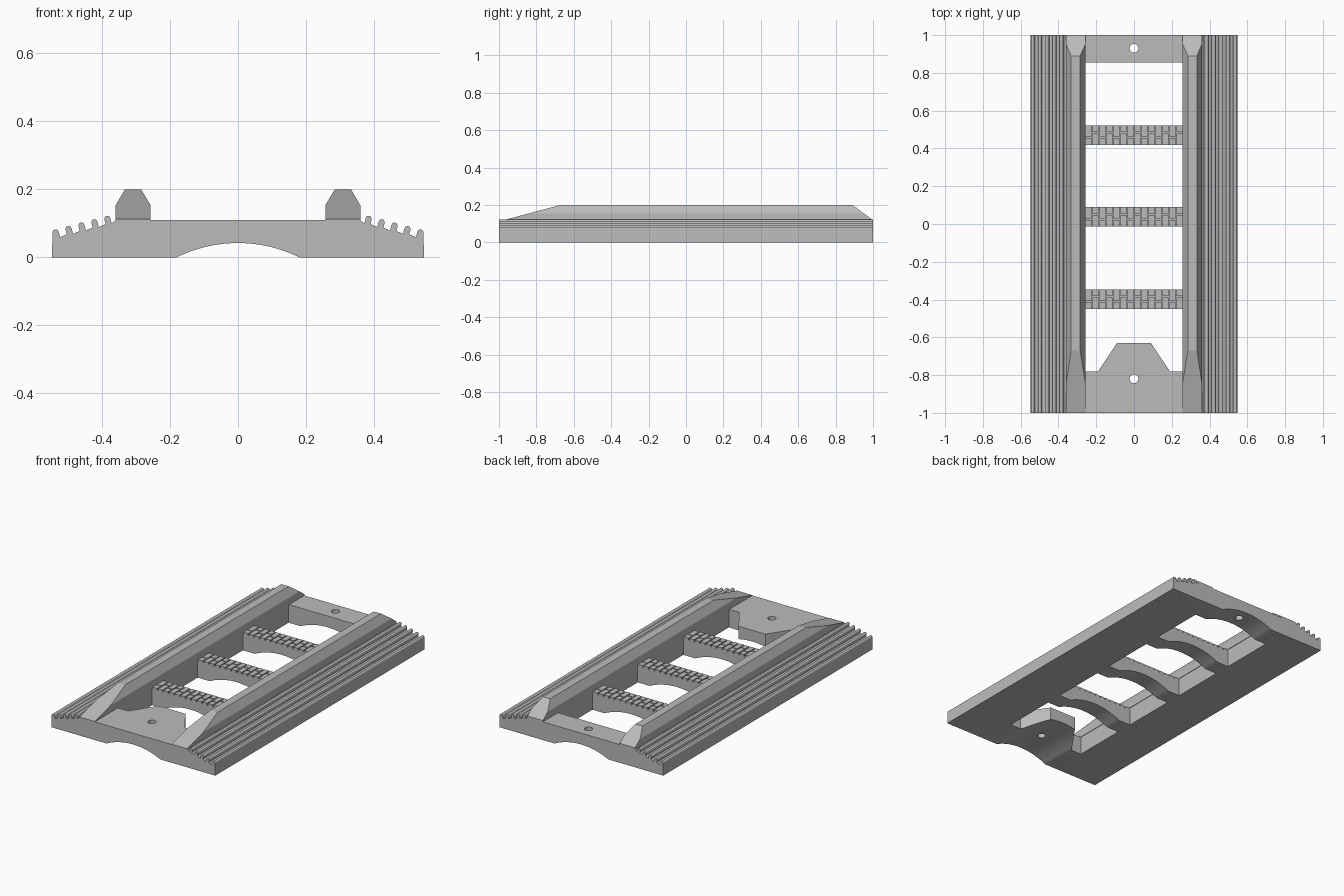
import bpy, bmesh, math
from mathutils import Vector

cube = bpy.data.objects.get("Cube")
if cube:
    bpy.data.objects.remove(cube, do_unlink=True)

grey = bpy.data.materials.new("plain grey")
grey.use_nodes = True
colour = (0.5, 0.5, 0.5, 1)
grey.diffuse_color = colour
grey.node_tree.nodes["Principled BSDF"].inputs["Base Color"].default_value = colour

INNER, OUTER, RAIL_OUT = 0.26, 0.548, 0.36
DECK = 0.11
RUNG_Y = (-0.398, 0.038, 0.47)
RUNG_HALF = 0.052


def add_prism(bm, points, start, end, axis):
    """Extrude a closed outline along y or z."""
    def place(p, d):
        return (p[0], d, p[1]) if axis == "y" else (p[0], p[1], d)
    low = [bm.verts.new(place(p, start)) for p in points]
    high = [bm.verts.new(place(p, end)) for p in points]
    faces = [bm.faces.new(low), bm.faces.new(high)]
    for i in range(len(points)):
        j = (i + 1) % len(points)
        faces.append(bm.faces.new((low[i], low[j], high[j], high[i])))
    bmesh.ops.recalc_face_normals(bm, faces=faces)


def rect(x0, x1, y0, y1):
    return [(x0, y0), (x1, y0), (x1, y1), (x0, y1)]


def finish(bm, name):
    mesh = bpy.data.meshes.new(name)
    bm.to_mesh(mesh)
    bm.free()
    mesh.materials.append(grey)
    obj = bpy.data.objects.new(name, mesh)
    bpy.context.collection.objects.link(obj)
    return obj


def cut(obj, bm, name):
    """Subtract the closed shapes in bm, then discard the cutter."""
    cutter = finish(bm, name)
    cutter.hide_render = True
    mod = obj.modifiers.new(name, "BOOLEAN")
    mod.operation = "DIFFERENCE"
    mod.solver = "EXACT"
    mod.object = cutter
    bpy.context.view_layer.update()
    evaluated = obj.evaluated_get(bpy.context.evaluated_depsgraph_get())
    mesh = bpy.data.meshes.new_from_object(evaluated)
    obj.modifiers.clear()
    obj.data = mesh
    bpy.data.objects.remove(cutter, do_unlink=True)


# Body section: deck, five leaning round ridges, vertical side
normal = Vector((0.25, 0.968)).normalized()
along = Vector((normal.y, -normal.x))
radius = 0.009
half = [(RAIL_OUT, DECK)]
for i in range(5):
    centre = Vector((0.387 + 0.038 * i, 0.122 - 0.01 * i)) - normal * radius
    half.append(tuple(centre - along * radius - normal * 0.017))
    for k in range(7):
        a = math.pi * (1 - k / 6)
        half.append(tuple(centre + along * radius * math.cos(a) + normal * radius * math.sin(a)))
    if i < 4:
        half.append(tuple(centre + along * radius - normal * 0.014))
half.append((OUTER, 0))

# Arched underside
arch_w, arch_h = 0.18, 0.042
arch_r = (arch_w ** 2 + arch_h ** 2) / (2 * arch_h)
sweep = math.asin(arch_w / arch_r)
arch = []
for k in range(21):
    a = sweep * (1 - k / 10)
    arch.append((arch_r * math.sin(a), arch_h - arch_r + arch_r * math.cos(a)))
outline = half + arch + [(-x, z) for x, z in reversed(half)]

bm = bmesh.new()
add_prism(bm, outline, -1, 1, "y")
body = finish(bm, "ridged_body")

# Four windows; the front one leaves a tapered tongue
bm = bmesh.new()
front = -0.78
tongue = [(-INNER, front), (-0.19, front), (-0.09, -0.63), (0.09, -0.63), (0.19, front), (INNER, front)]
first_end = RUNG_Y[0] - RUNG_HALF
add_prism(bm, tongue + [(INNER, first_end), (-INNER, first_end)], -0.1, 0.3, "z")
ends = [y - RUNG_HALF for y in RUNG_Y[1:]] + [0.855]
for y, end in zip(RUNG_Y, ends):
    add_prism(bm, rect(-INNER, INNER, y + RUNG_HALF, end), -0.1, 0.3, "z")
# Bolt holes in both end plates
for hole_y in (-0.82, 0.93):
    ring = [(0.023 * math.cos(k * math.tau / 24), hole_y + 0.023 * math.sin(k * math.tau / 24)) for k in range(24)]
    add_prism(bm, ring, -0.1, 0.3, "z")
cut(body, bm, "window_cutter")

# Lower the rung tops to make room for the treads
TREAD_BASE = 0.098
bm = bmesh.new()
for y in RUNG_Y:
    add_prism(bm, rect(-INNER, INNER, y - 0.07, y + 0.07), TREAD_BASE, 0.3, "z")
cut(body, bm, "rung_top_cutter")

# Staggered tread blocks
COLUMNS, GAP = 14, 0.003
pitch = 2 * INNER / COLUMNS
for name, y in zip(("front", "middle", "back"), RUNG_Y):
    bm = bmesh.new()
    for c in range(COLUMNS):
        x0 = -INNER + c * pitch + GAP
        x1 = x0 + pitch - 2 * GAP
        joint = y + (0.013 if c % 2 else -0.013)
        for y0, y1 in ((y - RUNG_HALF, joint - GAP), (joint + GAP, y + RUNG_HALF)):
            add_prism(bm, rect(x0, x1, y0, y1), TREAD_BASE, DECK, "z")
    finish(bm, name + "_rung_treads")

# Chamfered rails with sloping ends
section = [(0.257, DECK), (0.257, 0.153), (0.285, 0.2), (0.333, 0.2), (RAIL_OUT, 0.153), (RAIL_OUT, DECK)]
for name, side in (("left_rail", 1), ("right_rail", -1)):
    bm = bmesh.new()
    add_prism(bm, [(side * x, z) for x, z in section], -1, 1, "y")
    for y0, y1, z1 in ((-0.67, -1, 0.112), (0.89, 1, 0.118)):
        slope = Vector((0, 0.2 - z1, abs(y1 - y0)))
        if y1 < 0:
            slope.y = -slope.y
        cut_geom = bmesh.ops.bisect_plane(
            bm, geom=bm.verts[:] + bm.edges[:] + bm.faces[:],
            plane_co=(0, y0, 0.2), plane_no=slope, clear_outer=True)
        edges = [e for e in cut_geom["geom_cut"] if isinstance(e, bmesh.types.BMEdge)]
        bmesh.ops.contextual_create(bm, geom=edges)
    bmesh.ops.recalc_face_normals(bm, faces=bm.faces[:])
    finish(bm, name)

# Smooth the arch, ridges and holes, keeping edges crisp
bpy.ops.object.select_all(action="DESELECT")
body.select_set(True)
bpy.context.view_layer.objects.active = body
bpy.ops.object.shade_smooth_by_angle(angle=math.radians(32))
